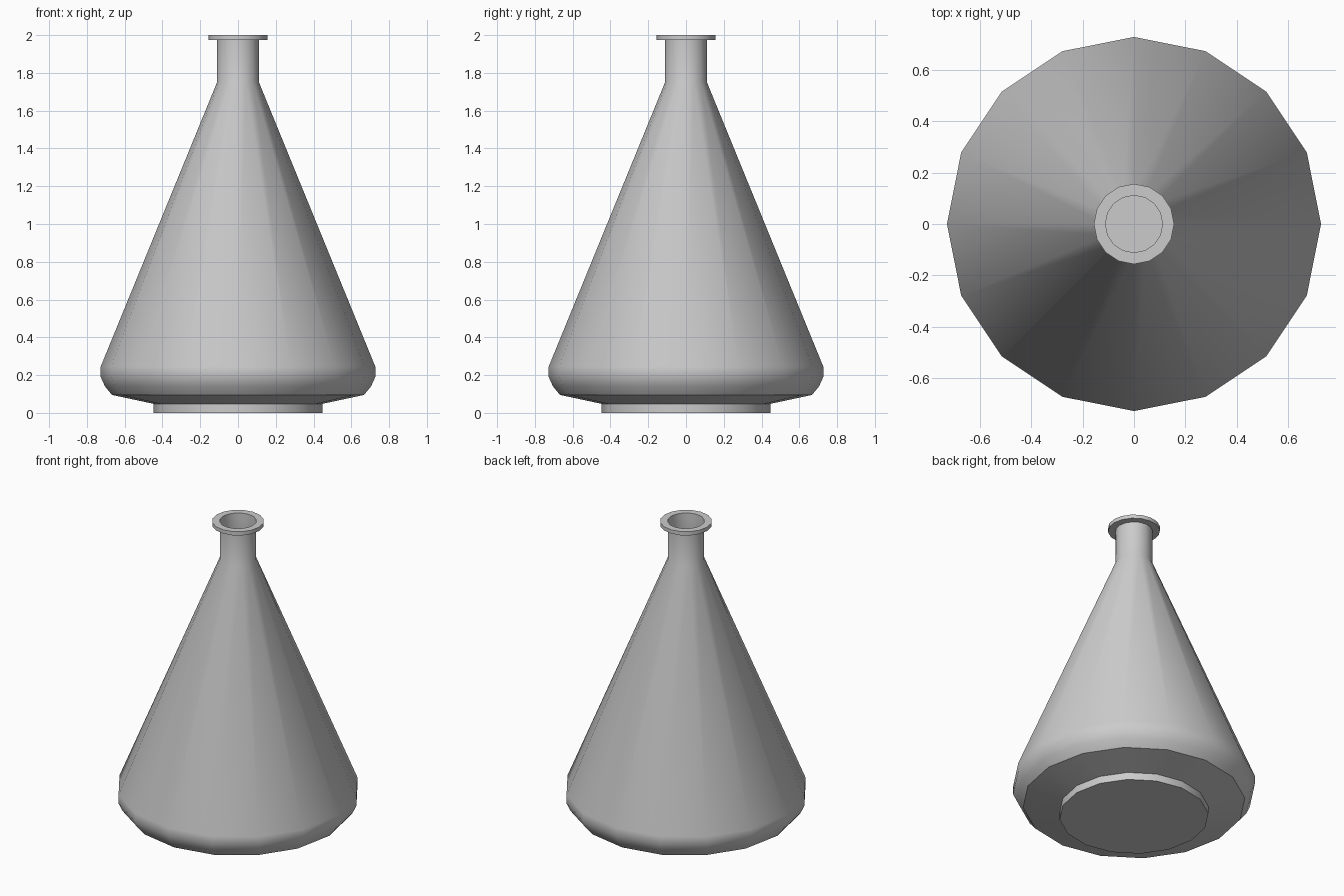
import bpy, bmesh
from math import cos, sin, pi, radians

if "Cube" in bpy.data.objects:
    bpy.data.objects.remove(bpy.data.objects["Cube"])

SIDES = 16


def lathe(name, profile, closed=False, cap_bottom=False):
    """Revolve (radius, height) points around z."""
    bm = bmesh.new()
    rings = [[bm.verts.new((r * cos(2 * pi * i / SIDES), r * sin(2 * pi * i / SIDES), z))
              for i in range(SIDES)] for r, z in profile]
    pairs = list(zip(rings, rings[1:]))
    if closed:
        pairs.append((rings[-1], rings[0]))
    for a, b in pairs:
        for i in range(SIDES):
            j = (i + 1) % SIDES
            bm.faces.new((a[i], a[j], b[j], b[i]))
    if cap_bottom:
        bm.faces.new(rings[0][::-1])
    mesh = bpy.data.meshes.new(name)
    bm.to_mesh(mesh)
    bm.free()
    obj = bpy.data.objects.new(name, mesh)
    bpy.context.collection.objects.link(obj)
    bpy.ops.object.select_all(action='DESELECT')
    obj.select_set(True)
    bpy.context.view_layer.objects.active = obj
    bpy.ops.object.shade_smooth_by_angle(angle=radians(30))
    return obj


# Thin-walled body: foot, rounded shoulder, cone and open neck
lathe("flask_body", [(0.447, 0), (0.447, 0.048), (0.667, 0.095), (0.704, 0.14),
                     (0.727, 0.19), (0.727, 0.245), (0.111, 1.75), (0.111, 1.975)],
      cap_bottom=True)

# Flat lip around the mouth
lathe("lip", [(0.111, 1.975), (0.156, 1.975), (0.156, 2.0), (0.111, 2.0)], closed=True)
